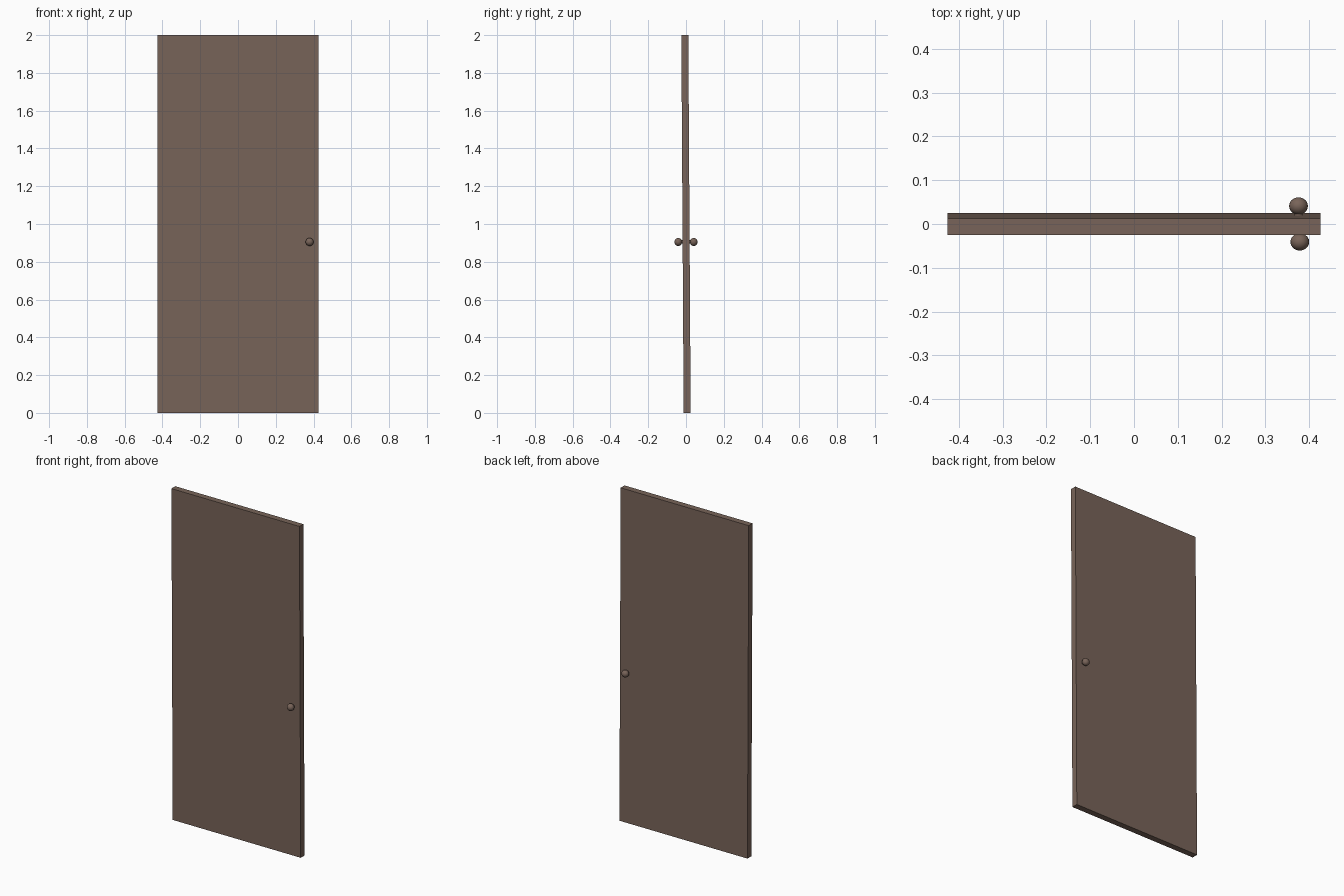
import bpy
import bmesh
from math import radians
from mathutils import Matrix, Vector

cube = bpy.data.objects.get("Cube")
if cube:
    bpy.data.objects.remove(cube, do_unlink=True)

brown = bpy.data.materials.new("dull brown")
brown.use_nodes = True
colour = (0.188, 0.127, 0.100, 1)
brown.diffuse_color = colour
brown.node_tree.nodes["Principled BSDF"].inputs["Base Color"].default_value = colour


def make_object(name, bm, smooth=False):
    mesh = bpy.data.meshes.new(name)
    bmesh.ops.recalc_face_normals(bm, faces=bm.faces[:])
    for face in bm.faces:
        face.smooth = smooth
    bm.to_mesh(mesh)
    bm.free()
    mesh.materials.append(brown)
    obj = bpy.data.objects.new(name, mesh)
    bpy.context.collection.objects.link(obj)
    return obj


# Door slab, leaning slightly forward at the top
LEAN = 0.0062
bm = bmesh.new()
bmesh.ops.create_cube(bm, size=1)
bmesh.ops.scale(bm, vec=Vector((0.853, 0.037, 2)), verts=bm.verts)
for v in bm.verts:
    v.co.y -= LEAN * v.co.z
    v.co.z += 1
make_object("door_slab", bm)

# Round knob and short neck on each face
FACE_TURN = Matrix.Rotation(radians(90), 4, "X")
for side, x, y in (("front", 0.379, -0.041), ("back", 0.376, 0.041)):
    place = Matrix.Translation((x, y, 0.905))
    bm = bmesh.new()
    bmesh.ops.create_uvsphere(bm, u_segments=16, v_segments=10, radius=0.0215,
                              matrix=place @ Matrix.Diagonal((1, 0.92, 1, 1)) @ FACE_TURN)
    make_object(side + "_knob", bm, smooth=True)

    bm = bmesh.new()
    bmesh.ops.create_cone(bm, cap_ends=True, segments=12, radius1=0.009, radius2=0.009,
                          depth=0.03, matrix=Matrix.Translation((x, y * 0.6, 0.905)) @ FACE_TURN)
    make_object(side + "_knob_neck", bm)
